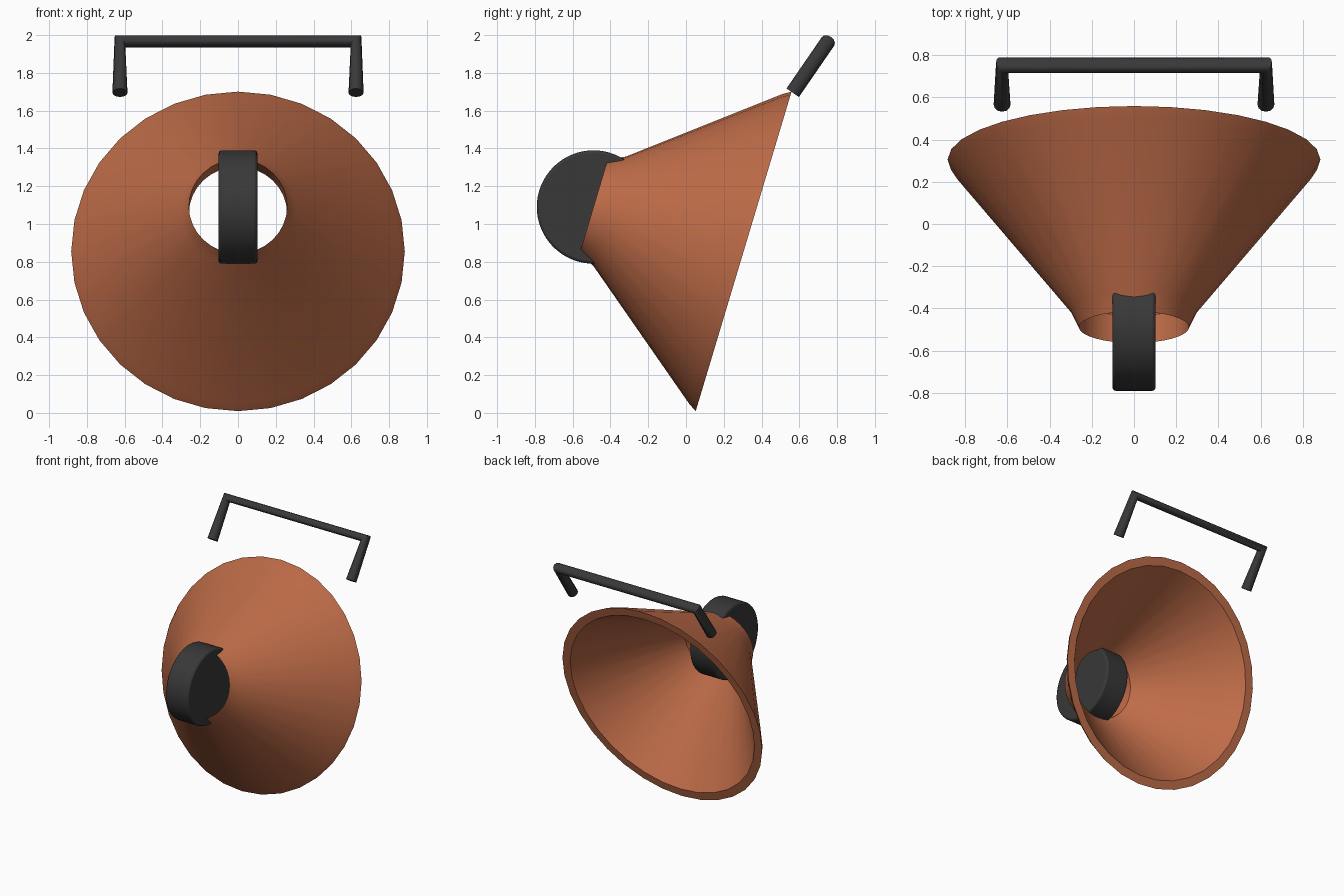
import bpy, bmesh, math
from mathutils import Matrix

cube = bpy.data.objects.get("Cube")
if cube:
    bpy.data.objects.remove(cube, do_unlink=True)


def material(name, rgb):
    mat = bpy.data.materials.new(name)
    mat.use_nodes = True
    mat.diffuse_color = (*rgb, 1)
    mat.node_tree.nodes["Principled BSDF"].inputs["Base Color"].default_value = (*rgb, 1)
    return mat


def add(name, data, mat):
    obj = bpy.data.objects.new(name, data)
    bpy.context.collection.objects.link(obj)
    data.materials.append(mat)
    return obj


def smooth(obj, degrees):
    bpy.ops.object.select_all(action="DESELECT")
    obj.select_set(True)
    bpy.context.view_layer.objects.active = obj
    if obj.type == "CURVE":
        bpy.ops.object.convert(target="MESH")
    bpy.ops.object.shade_smooth_by_angle(angle=math.radians(degrees))


terracotta = material("terracotta", (0.52, 0.15, 0.065))
black = material("soft_black", (0.04, 0.04, 0.04))

# Hollow shade: closed (radius, height) wall profile turned around its tilted axis
profile = [(0.883, 0), (0.855, 0.045), (0.302, 0.74), (0.26, 0.829),
           (0.26, 0.694), (0.815, 0)]
SIDES = 32
bm = bmesh.new()
rings = []
for i in range(SIDES):
    a = math.tau * i / SIDES
    rings.append([bm.verts.new((r * math.cos(a), r * math.sin(a), h)) for r, h in profile])
for i, ring in enumerate(rings):
    following = rings[(i + 1) % SIDES]
    for j in range(len(profile)):
        k = (j + 1) % len(profile)
        bm.faces.new((ring[j], following[j], following[k], ring[k]))
bmesh.ops.recalc_face_normals(bm, faces=bm.faces)
mesh = bpy.data.meshes.new("shade")
bm.to_mesh(mesh)
bm.free()
shade = add("shade", mesh, terracotta)
shade.location = (0, 0.305, 0.855)
shade.rotation_euler.x = math.radians(73.3)
smooth(shade, 30)

# Upright disc set in the narrow opening
bm = bmesh.new()
bmesh.ops.create_cone(bm, cap_ends=True, segments=64, radius1=0.3, radius2=0.3, depth=0.204,
                      matrix=Matrix.Rotation(math.pi / 2, 4, "Y"))
mesh = bpy.data.meshes.new("disc")
bm.to_mesh(mesh)
bm.free()
disc = add("disc", mesh, black)
disc.location = (0, -0.49, 1.09)
bevel = disc.modifiers.new("rounded_edge", "BEVEL")
bevel.width = 0.014
bevel.segments = 2
smooth(disc, 35)

# Bracket: one mitred rod, two legs and a crossbar
curve = bpy.data.curves.new("bracket", "CURVE")
curve.dimensions = "3D"
curve.bevel_depth = 0.04
curve.bevel_resolution = 4
curve.use_fill_caps = True
path = curve.splines.new("POLY")
path.points.add(3)
foot, corner = (0.565, 1.695), (0.752, 1.967)
for point, x, (y, z) in zip(path.points, (-0.625, -0.625, 0.625, 0.625),
                            (foot, corner, corner, foot)):
    point.co = (x, y, z, 1)
smooth(add("bracket", curve, black), 40)
